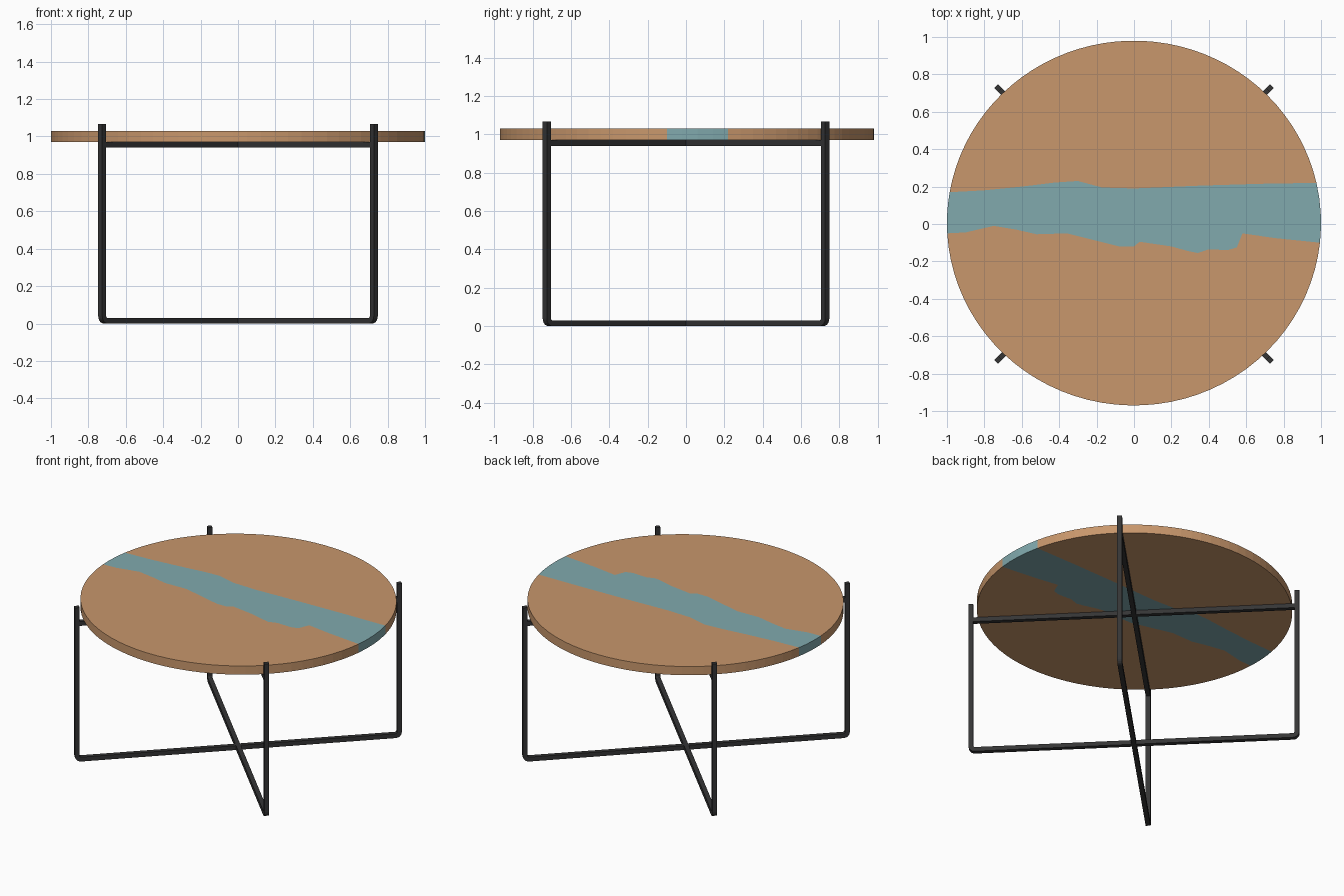
import bpy, bmesh, math
from mathutils import Matrix

if "Cube" in bpy.data.objects:
    bpy.data.objects.remove(bpy.data.objects["Cube"])


def material(name, rgb):
    m = bpy.data.materials.new(name)
    m.diffuse_color = (*rgb, 1)
    m.use_nodes = True
    m.node_tree.nodes["Principled BSDF"].inputs["Base Color"].default_value = m.diffuse_color
    return m


WOOD = material("warm wood", (0.58, 0.31, 0.15))
RESIN = material("teal resin", (0.22, 0.40, 0.42))
METAL = material("dark metal", (0.035, 0.035, 0.036))


def prism(name, pts, z0, z1, mat, matrix=None):
    """Extrude a flat outline from z0 to z1."""
    bm = bmesh.new()
    face = bm.faces.new([bm.verts.new((x, y, z0)) for x, y in pts])
    ext = bmesh.ops.extrude_face_region(bm, geom=[face])
    top = [g for g in ext["geom"] if isinstance(g, bmesh.types.BMVert)]
    bmesh.ops.translate(bm, verts=top, vec=(0, 0, z1 - z0))
    bmesh.ops.recalc_face_normals(bm, faces=bm.faces)
    if matrix:
        bm.transform(matrix)
    me = bpy.data.meshes.new(name)
    bm.to_mesh(me)
    bm.free()
    me.materials.append(mat)
    ob = bpy.data.objects.new(name, me)
    bpy.context.collection.objects.link(ob)
    return ob


# Tabletop: slightly oval disc split by a wavy resin band
RX, RY, CY = 1.0, 0.975, 0.005


def angle(y):
    return math.asin((y - CY) / RY)


def arc(a0, a1, n):
    return [(RX * math.cos(a0 + (a1 - a0) * i / n),
             CY + RY * math.sin(a0 + (a1 - a0) * i / n)) for i in range(n + 1)]


# band edges, left to right, without the rim points
upper = [(-0.8, 0.18), (-0.6, 0.20), (-0.42, 0.222), (-0.3, 0.23), (-0.17, 0.195),
         (0, 0.19), (0.35, 0.205), (0.68, 0.215)]
lower = [(-0.9, -0.045), (-0.75, -0.01), (-0.63, -0.03), (-0.52, -0.055), (-0.36, -0.05),
         (-0.22, -0.085), (-0.08, -0.12), (0, -0.12), (0.03, -0.095), (0.2, -0.12),
         (0.29, -0.145), (0.34, -0.155), (0.4, -0.135), (0.5, -0.14), (0.55, -0.125),
         (0.58, -0.05), (0.75, -0.075)]
ur, ul = angle(0.22), math.pi - angle(0.17)
lr, ll = angle(-0.10), math.pi - angle(-0.05)
Z0, Z1 = 0.97, 1.03
prism("wood_slab_back", arc(ur, ul, 40) + upper, Z0, Z1, WOOD)
prism("wood_slab_front", arc(ll, lr + 2 * math.pi, 40) + lower[::-1], Z0, Z1, WOOD)
prism("resin_band", arc(lr, ur, 4) + upper[::-1] + arc(ul, ll, 4) + lower, Z0, Z1, RESIN)

# Frames: two crossing square-bar loops on the diagonals
T, R, TOP = 0.03, 1.042, 1.067


def corner(cx, cz, r, a0, a1, n=5):
    return [(cx + r * math.cos(math.radians(a0 + (a1 - a0) * i / n)),
             cz + r * math.sin(math.radians(a0 + (a1 - a0) * i / n))) for i in range(n + 1)]


c, ro, ri = 0.04, 0.04, 0.01
outline = ([(-R, TOP)] + corner(-R + c, c, ro, 180, 270) + corner(R - c, c, ro, 270, 360)
           + [(R, TOP), (R - T, TOP)] + corner(R - c, c, ri, 360, 270)
           + corner(-R + c, c, ri, 270, 180) + [(-R + T, TOP)])
b = R - T
bar = [(-b, 0.94), (b, 0.94), (b, 0.97), (-b, 0.97)]
for name, deg in (("a", 45), ("b", 135)):
    m = Matrix.Rotation(math.radians(deg), 4, "Z") @ Matrix.Rotation(math.pi / 2, 4, "X")
    prism("leg_frame_" + name, outline, -T / 2, T / 2, METAL, m)
    prism("support_bar_" + name, bar, -T / 2, T / 2, METAL, m)
